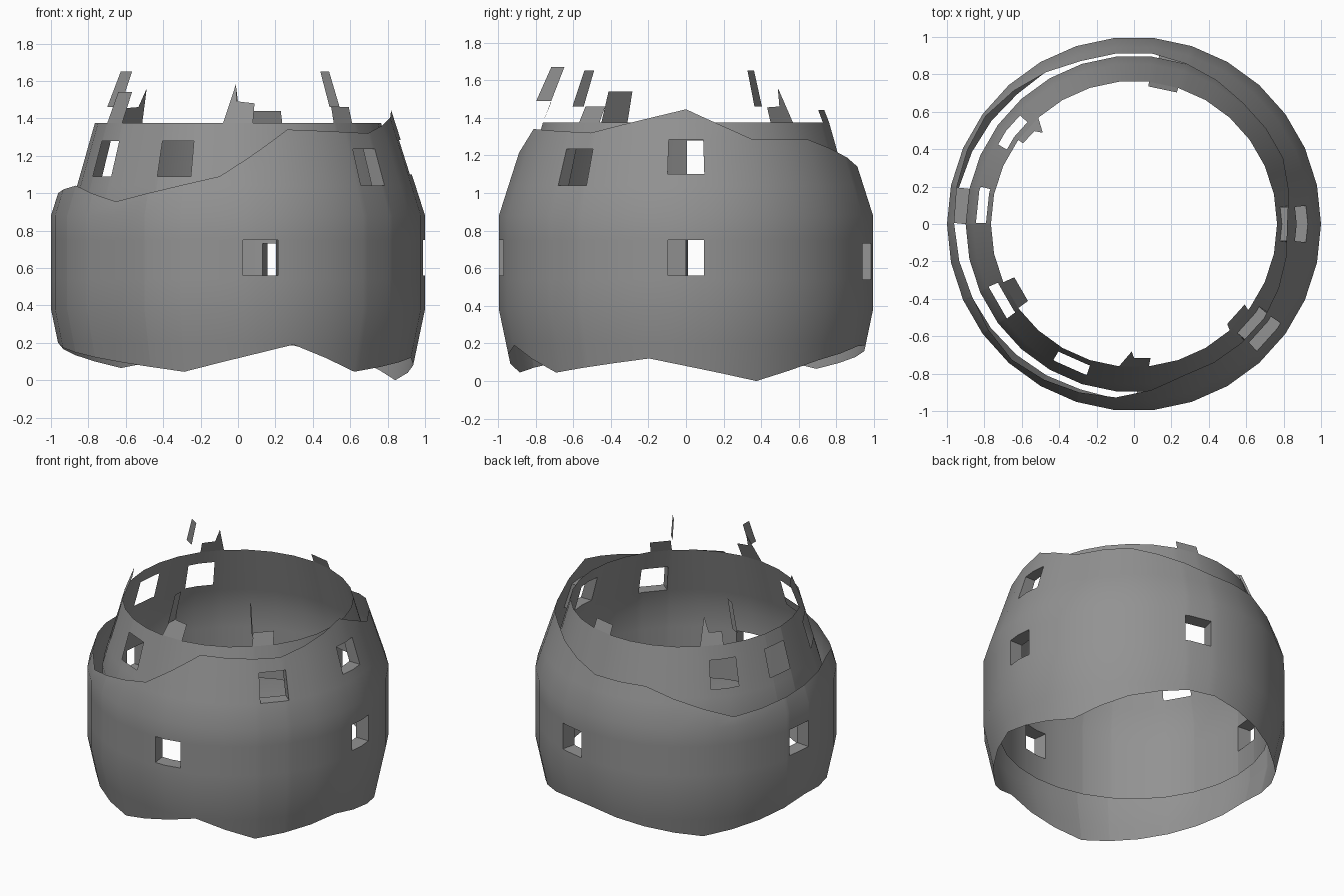
import bpy, bmesh, math

if "Cube" in bpy.data.objects:
    bpy.data.objects.remove(bpy.data.objects["Cube"])

STEP = 12  # 30-sided shells
HALF = 0.095  # half window width
# windows: (centre angle, z low, z high)
LOW = [(0, 0.56, 0.75), (75.5, 0.54, 0.73), (174, 0.56, 0.75), (277, 0.56, 0.75)]
HIGH = [(0, 1.1, 1.285), (320, 1.04, 1.235)]
HIGH_BARE = [(a, 1.09, 1.28) for a in (143, 173, 210, 246)]
WINDOWS = LOW + HIGH + HIGH_BARE

# radius against height
OUTER = [(-1, 0.92), (0, 0.92), (0.38, 1), (0.88, 1), (1.44, 0.82), (2, 0.64)]
INNER = [(0.38, 0.9), (0.9, 0.9), (1.375, 0.765), (1.67, 0.65)]
# broken rims: height against angle
TOP = [(0, 1.445), (24, 1.285), (48, 1.285), (84, 1.14), (108, 1.14), (144, 0.94),
       (204, 1.04), (228, 0.955), (264, 1.09), (288, 1.34), (324, 1.32), (360, 1.445)]
BOTTOM = [(0, 0.08), (24, 0), (48, 0.11), (72, 0.185), (84, 0.19), (132, 0.065), (180, 0.2),
          (252, 0.045), (288, 0.19), (312, 0.045), (348, 0.12), (360, 0.08)]

# dark stone
stone = bpy.data.materials.new("dark_stone")
stone.diffuse_color = (0.29, 0.29, 0.29, 1)
stone.use_nodes = True
stone.node_tree.nodes["Principled BSDF"].inputs["Base Color"].default_value = stone.diffuse_color


def lerp(table, t):
    for (a, va), (b, vb) in zip(table, table[1:]):
        if t <= b:
            return va + (vb - va) * (max(t, a) - a) / (b - a)
    return table[-1][1]


def point(profile, ang, z, extra=0.0):
    k = math.cos(math.radians(STEP / 2)) / math.cos(math.radians(ang % STEP - STEP / 2))
    r = (lerp(profile, z) + extra) * k
    t = math.radians(ang)
    return (r * math.cos(t), r * math.sin(t), z)


def half_angle(profile, lo, hi):
    return math.degrees(math.asin(HALF / lerp(profile, (lo + hi) / 2)))


def finish(name, bm):
    bmesh.ops.remove_doubles(bm, verts=bm.verts, dist=0.0005)
    me = bpy.data.meshes.new(name)
    bm.to_mesh(me)
    bm.free()
    me.materials.append(stone)
    ob = bpy.data.objects.new(name, me)
    bpy.context.collection.objects.link(ob)
    bpy.ops.object.select_all(action='DESELECT')
    ob.select_set(True)
    bpy.context.view_layer.objects.active = ob
    bpy.ops.object.shade_smooth_by_angle(angle=math.radians(35))


def add_face(bm, pts):
    clean = []
    for p in pts:
        if all(math.dist(p, q) > 0.0006 for q in clean):
            clean.append(p)
    if len(clean) > 2:
        bm.faces.new([bm.verts.new(p) for p in clean])


def shell(name, profile, rows, low, high):
    holes = [(a, lo, hi, half_angle(profile, lo, hi)) for a, lo, hi in WINDOWS]
    cols = set(range(0, 360, STEP))
    for a, lo, hi, h in holes:
        cols |= {(a - h) % 360, (a + h) % 360}
        rows = rows | {lo, hi}
    cols = sorted(cols) + [360]
    rows = sorted(rows)
    bm = bmesh.new()
    for a0, a1 in zip(cols, cols[1:]):
        for z0, z1 in zip(rows, rows[1:]):
            am, zm = (a0 + a1) / 2, (z0 + z1) / 2
            if any(abs((am - a + 180) % 360 - 180) < h and lo < zm < hi
                   for a, lo, hi, h in holes):
                continue
            corners = [(a0, z0), (a1, z0), (a1, z1), (a0, z1)]
            add_face(bm, [point(profile, a, min(max(z, low(a)), high(a))) for a, z in corners])
    finish(name, bm)


# outer wall with ragged rims, and plain inner wall
shell("outer_wall", OUTER, {-0.1, 0.2, 0.38, 0.88, 1.6},
      lambda a: lerp(BOTTOM, a), lambda a: lerp(TOP, a))
shell("inner_wall", INNER, {0.38, 0.9, 1.375}, lambda a: 0.38, lambda a: 1.375)

# window reveals joining both walls
bm = bmesh.new()
for c, lo, hi in LOW + HIGH:
    hi_in, hi_out = half_angle(INNER, lo, hi), half_angle(OUTER, lo, hi)
    mids = [(t - c) / hi_out for t in range(-STEP, 373, STEP) if abs(t - c) < hi_out]
    fr = [-1] + mids + [1]
    for z in (lo, hi):
        for f0, f1 in zip(fr, fr[1:]):
            add_face(bm, [point(INNER, c + f0 * hi_in, z), point(INNER, c + f1 * hi_in, z),
                          point(OUTER, c + f1 * hi_out, z), point(OUTER, c + f0 * hi_out, z)])
    for s in (-1, 1):
        ai, ao = c + s * hi_in, c + s * hi_out
        add_face(bm, [point(INNER, ai, lo), point(OUTER, ao, lo),
                      point(OUTER, ao, hi), point(INNER, ai, hi)])
finish("window_reveals", bm)

# broken wall pieces standing on the inner rim: (angle, height) outlines
bm = bmesh.new()
for outline in (
    [(216, 1.375), (216, 1.54), (204, 1.54), (204, 1.375)],
    [(144, 1.375), (144, 1.455), (137, 1.46), (135, 1.56), (132, 1.375)],
    [(264, 1.375), (269, 1.58), (270, 1.49), (277, 1.48), (276, 1.375)],
    [(84, 1.375), (84, 1.44), (72, 1.44), (72, 1.375)],
    [(312, 1.375), (313, 1.46), (324, 1.46), (323, 1.375)],
):
    add_face(bm, [point(INNER, a, z) for a, z in outline])
finish("rim_fragments", bm)

# loose jamb slivers left from the missing upper windows
bm = bmesh.new()
for a, z0, z1 in ((312, 1.46, 1.65), (150, 1.46, 1.65), (269.3, 1.49, 1.67)):
    add_face(bm, [point(INNER, a, z0), point(INNER, a, z0, 0.08),
                  point(INNER, a, z1, 0.07), point(INNER, a, z1)])
finish("jamb_slivers", bm)
